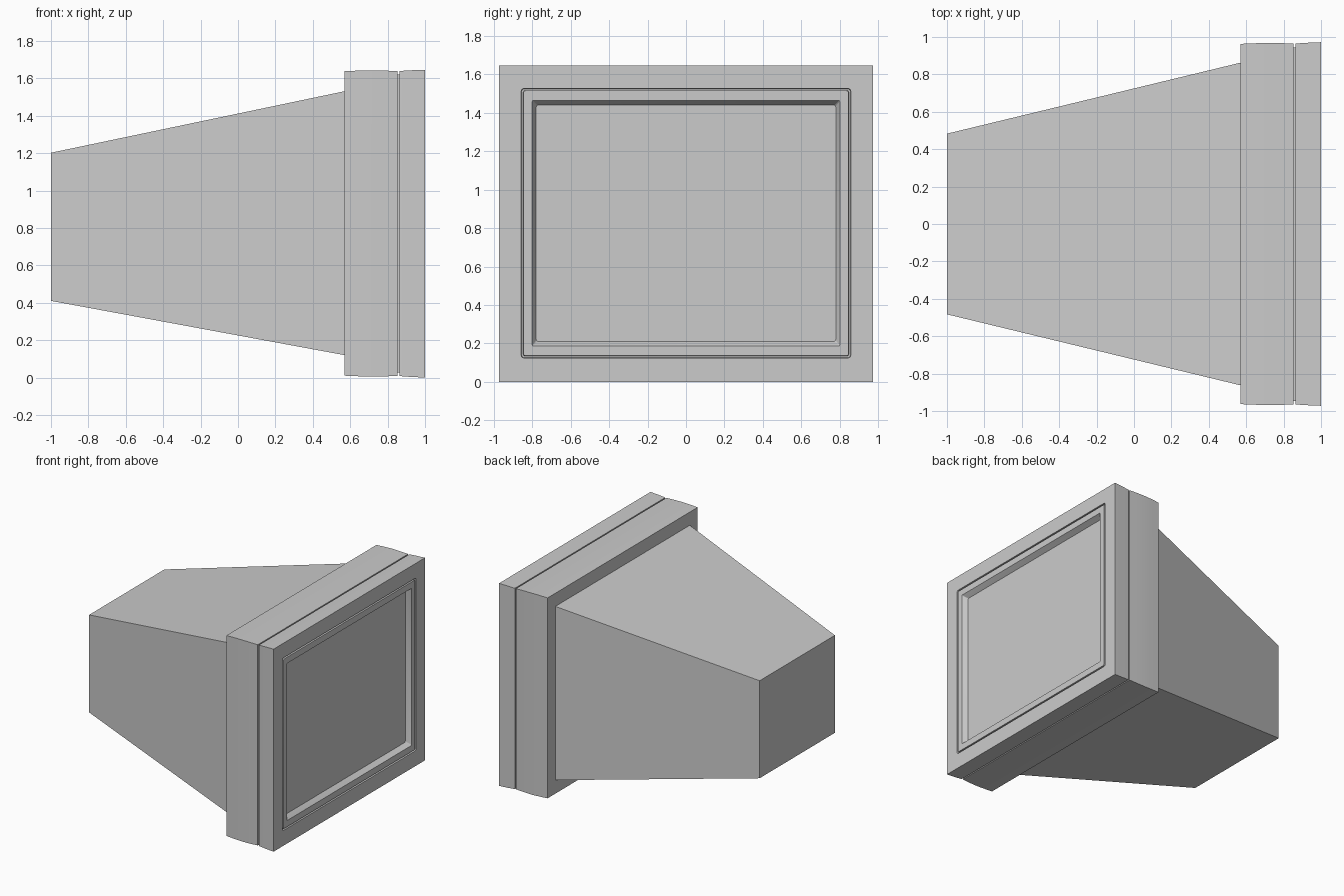
import bpy, bmesh
from math import cos, sin, pi

if "Cube" in bpy.data.objects:
    bpy.data.objects.remove(bpy.data.objects["Cube"])


def ring(bm, x, hy, z0, z1, r=0.0):
    """Rounded rectangle of vertices in the plane at x."""
    verts = []
    for i, (sy, sz) in enumerate([(1, 1), (-1, 1), (-1, -1), (1, -1)]):
        cy = sy * (hy - r)
        cz = (z1 - r) if sz > 0 else (z0 + r)
        for k in range(4):
            a = (i + k / 3) * pi / 2
            verts.append(bm.verts.new((x, cy + r * cos(a), cz + r * sin(a))))
    return verts


def loft(name, sections):
    """Skin a series of rectangles and cap both ends."""
    bm = bmesh.new()
    rings = [ring(bm, *s) for s in sections]
    for a, b in zip(rings, rings[1:]):
        n = len(a)
        for i in range(n):
            j = (i + 1) % n
            bm.faces.new((a[i], a[j], b[j], b[i]))
    bm.faces.new(rings[0][::-1])
    bm.faces.new(rings[-1])
    bmesh.ops.remove_doubles(bm, verts=bm.verts, dist=1e-5)
    bmesh.ops.recalc_face_normals(bm, faces=bm.faces)
    mesh = bpy.data.meshes.new(name)
    bm.to_mesh(mesh)
    bm.free()
    ob = bpy.data.objects.new(name, mesh)
    bpy.context.collection.objects.link(ob)
    bpy.context.view_layer.objects.active = ob
    ob.select_set(True)
    bpy.ops.object.shade_smooth_by_angle(angle=0.35)
    ob.select_set(False)
    return ob


# Tapered rear housing
loft("rear_housing", [
    (-1.0, 0.483, 0.41, 1.202),
    (0.58, 0.865, 0.118, 1.533),
])

# Gently bulged frame behind the seam
loft("rear_frame", [
    (0.57, 0.963, 0.010, 1.638),
    (0.64, 0.966, 0.007, 1.641),
    (0.71, 0.968, 0.005, 1.642),
    (0.78, 0.967, 0.006, 1.641),
    (0.853, 0.965, 0.009, 1.639),
])

# Recessed seam strip between the two frame halves
loft("seam_strip", [
    (0.84, 0.945, 0.028, 1.62),
    (0.88, 0.945, 0.028, 1.62),
])

# Front bezel with a fine groove and a sloped recess to the screen
loft("front_bezel", [
    (0.863, 0.965, 0.008, 1.639),
    (0.93, 0.969, 0.003, 1.643),
    (1.0, 0.972, 0.0, 1.645),
    (1.0, 0.857, 0.124, 1.526, 0.015),
    (0.985, 0.855, 0.126, 1.524, 0.014),
    (0.985, 0.847, 0.134, 1.516, 0.012),
    (1.0, 0.845, 0.136, 1.514, 0.012),
    (1.0, 0.80, 0.187, 1.463, 0.006),
    (0.96, 0.78, 0.209, 1.441, 0.012),
    (0.955, 0.777, 0.212, 1.438, 0.012),
])

# Screen glass
loft("screen", [
    (0.945, 0.779, 0.21, 1.44, 0.012),
    (0.958, 0.779, 0.21, 1.44, 0.012),
])
